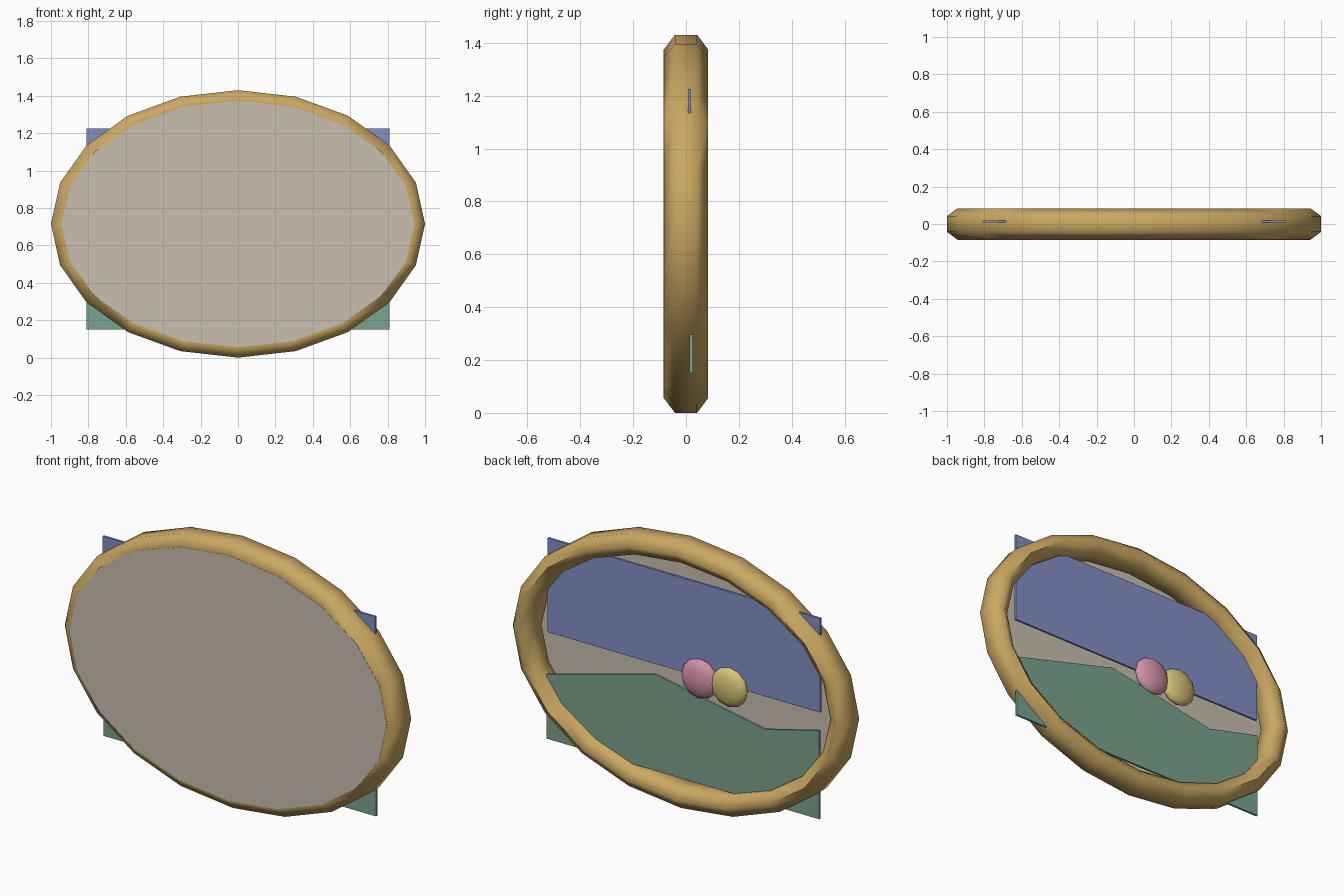
import bpy, bmesh, math
from mathutils import Matrix

cube = bpy.data.objects.get("Cube")
if cube:
    bpy.data.objects.remove(cube)

MID_Z = 0.715


def material(name, rgb):
    """Flat material from 0-255 display values, stored as linear."""
    linear = [((c / 255 + 0.055) / 1.055) ** 2.4 for c in rgb] + [1]
    mat = bpy.data.materials.new(name)
    mat.use_nodes = True
    mat.diffuse_color = linear
    mat.node_tree.nodes["Principled BSDF"].inputs["Base Color"].default_value = linear
    return mat


def finish(name, bm, mat, smooth=None):
    bmesh.ops.recalc_face_normals(bm, faces=bm.faces[:])
    mesh = bpy.data.meshes.new(name)
    bm.to_mesh(mesh)
    bm.free()
    mesh.materials.append(mat)
    obj = bpy.data.objects.new(name, mesh)
    bpy.context.collection.objects.link(obj)
    if smooth:
        bpy.ops.object.select_all(action="DESELECT")
        obj.select_set(True)
        bpy.context.view_layer.objects.active = obj
        bpy.ops.object.shade_smooth_by_angle(angle=math.radians(smooth))
    return obj


def plate(name, outline, y0, y1, mat):
    """Extrude an (x, z) outline from y0 to y1."""
    bm = bmesh.new()
    face = bm.faces.new([bm.verts.new((x, y0, z)) for x, z in outline])
    ext = bmesh.ops.extrude_face_region(bm, geom=[face])["geom"]
    moved = [v for v in ext if isinstance(v, bmesh.types.BMVert)]
    bmesh.ops.translate(bm, verts=moved, vec=(0, y1 - y0, 0))
    return finish(name, bm, mat)


def ellipse(rx, rz, n=20):
    angles = [2 * math.pi * i / n for i in range(n)]
    return [(rx * math.cos(a), MID_Z + rz * math.sin(a)) for a in angles]


gold = material("warm gold", (203, 168, 98))
beige = material("pale beige", (200, 191, 175))
blue = material("dusk blue", (131, 143, 198))
green = material("hill green", (122, 163, 142))
pink = material("soft pink", (212, 147, 169))
yellow = material("soft yellow", (215, 196, 120))

# Oval frame: six-sided tube swept round a twenty-sided ellipse
bm = bmesh.new()
rings = []
for k in range(6):
    a = math.radians(30 + 60 * k)
    off = 0.056 * math.cos(a) / math.cos(math.radians(30))
    y = 0.084 * math.sin(a)
    rings.append([bm.verts.new((x, y, z)) for x, z in ellipse(0.944 + off, 0.659 + off)])
for k in range(6):
    r, s = rings[k], rings[(k + 1) % 6]
    for i in range(20):
        j = (i + 1) % 20
        bm.faces.new((r[i], r[j], s[j], s[i]))
finish("oval_frame", bm, gold, 75)

# Front panel closing the oval
plate("front_panel", ellipse(0.944, 0.659), -0.085, -0.075, beige)

# Sky and hill layers behind the panel
W = 0.81
plate("sky_layer", [(-W, 0.72), (W, 0.72), (W, 1.225), (-W, 1.225)], 0.007, 0.019, blue)
plate("hill_layer", [(-W, 0.15), (W, 0.15), (W, 0.495), (0.163, 0.667),
                     (-0.486, 0.546), (-W, 0.626)], 0.014, 0.026, green)

# Two overlapping flattened pebbles
for name, x, mat in (("pink_pebble", -0.10, pink), ("yellow_pebble", -0.275, yellow)):
    bm = bmesh.new()
    bmesh.ops.create_uvsphere(bm, u_segments=12, v_segments=8, radius=1)
    bmesh.ops.transform(bm, verts=bm.verts[:], matrix=Matrix.Translation((x, 0.024, MID_Z))
                        @ Matrix.Diagonal((0.108, 0.04, 0.106, 1))
                        @ Matrix.Rotation(math.pi / 2, 4, "X"))
    finish(name, bm, mat, 60)
